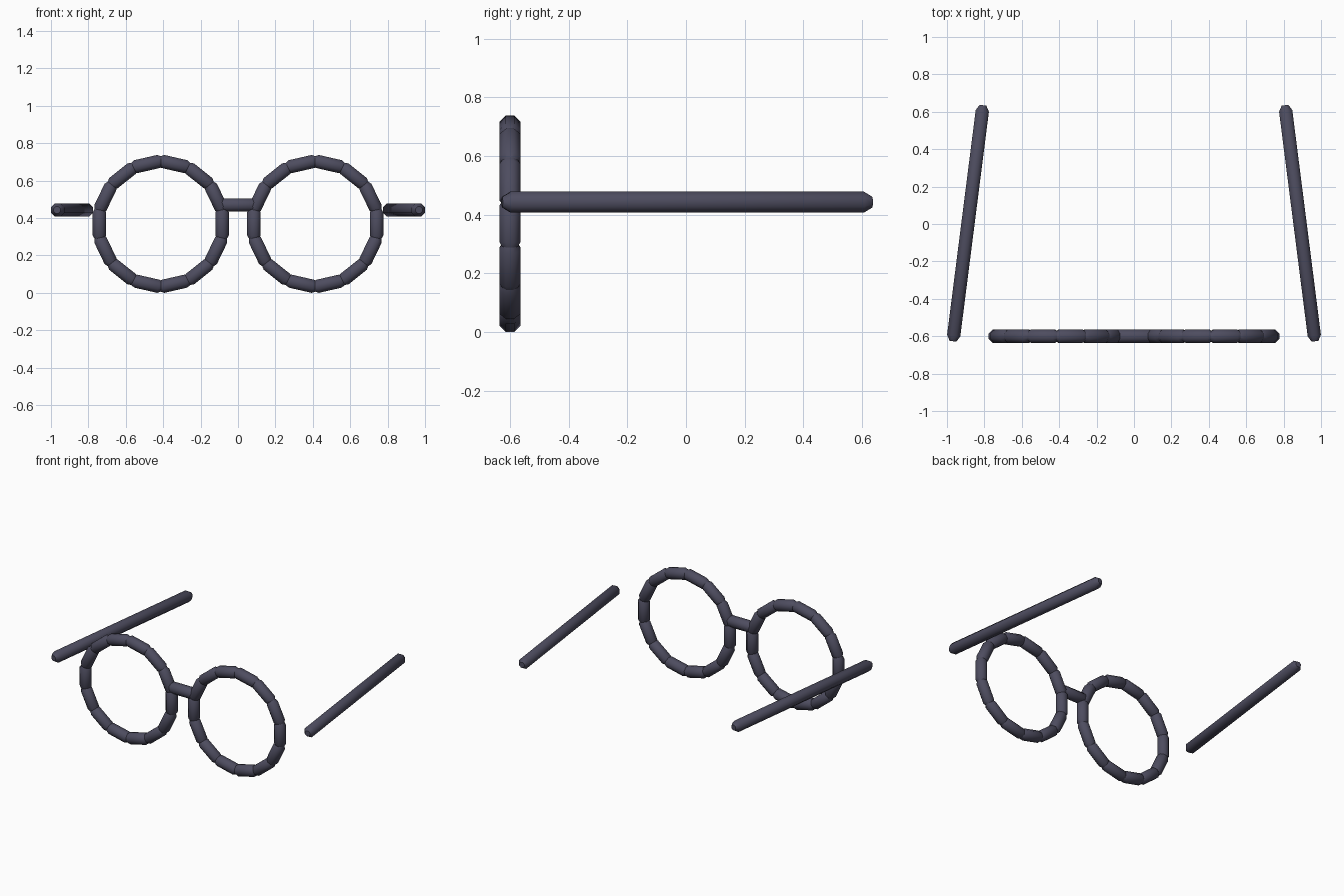
import bpy, bmesh, math
from mathutils import Vector, Matrix

cube = bpy.data.objects.get("Cube")
if cube:
    bpy.data.objects.remove(cube, do_unlink=True)

frame_mat = bpy.data.materials.new("dark slate")
frame_mat.use_nodes = True
colour = (0.075, 0.073, 0.115, 1)
frame_mat.diffuse_color = colour
bsdf = frame_mat.node_tree.nodes["Principled BSDF"]
bsdf.inputs["Base Color"].default_value = colour
bsdf.inputs["Roughness"].default_value = 0.8

SIDES = 8
RADIUS = 0.0385
TAPER = 0.03
FRONT_Y = -0.6
LENS_X, LENS_Z, LENS_R = 0.413, 0.3685, 0.3365
LINKS = 14
GAP = 0.012


def add_rod(bm, start, end, side):
    """Eight-sided rod between two shoulders, with tapered tips beyond them."""
    axis = (end - start).normalized()
    u = (side - axis * side.dot(axis)).normalized()
    v = axis.cross(u)
    stations = [(start - axis * TAPER, 0.5), (start, 1), (end, 1), (end + axis * TAPER, 0.5)]
    rings = []
    for centre, scale in stations:
        ring = []
        for i in range(SIDES):
            a = math.tau * (i + 0.5) / SIDES
            ring.append(bm.verts.new(centre + (u * math.cos(a) + v * math.sin(a)) * RADIUS * scale))
        rings.append(ring)
    for low, high in zip(rings, rings[1:]):
        for i in range(SIDES):
            j = (i + 1) % SIDES
            bm.faces.new((low[i], low[j], high[j], high[i]))
    bm.faces.new(rings[0][::-1])
    bm.faces.new(rings[-1])


def finish(bm, name):
    mesh = bpy.data.meshes.new(name)
    bmesh.ops.recalc_face_normals(bm, faces=bm.faces)
    bm.to_mesh(mesh)
    bm.free()
    mesh.materials.append(frame_mat)
    obj = bpy.data.objects.new(name, mesh)
    bpy.context.collection.objects.link(obj)
    # Round off the shading along the rods, keeping the flat tips crisp
    bpy.ops.object.select_all(action='DESELECT')
    obj.select_set(True)
    bpy.context.view_layer.objects.active = obj
    bpy.ops.object.shade_smooth_by_angle(angle=math.radians(46))


depth = Vector((0, 1, 0))
for label, s in (("left", 1), ("right", -1)):
    # Lens rim made of short links around a circle
    bm = bmesh.new()
    centre = Vector((s * LENS_X, FRONT_Y, LENS_Z))
    corners = []
    for i in range(LINKS):
        a = math.tau * i / LINKS
        corners.append(centre + Vector((math.sin(a), 0, math.cos(a))) * LENS_R)
    for i, p in enumerate(corners):
        q = corners[(i + 1) % LINKS]
        inset = (q - p).normalized() * GAP
        add_rod(bm, p + inset, q - inset, depth)
    finish(bm, label + "_rim")

    # Temple arm, closing in toward the back
    bm = bmesh.new()
    add_rod(bm, Vector((s * 0.964, -0.597, 0.4425)), Vector((s * 0.811, 0.605, 0.4425)), Vector((0, 0, 1)))
    finish(bm, label + "_temple_arm")

# Nose bridge
bm = bmesh.new()
add_rod(bm, Vector((-0.08, FRONT_Y, 0.47)), Vector((0.08, FRONT_Y, 0.47)), depth)
finish(bm, "nose_bridge")
